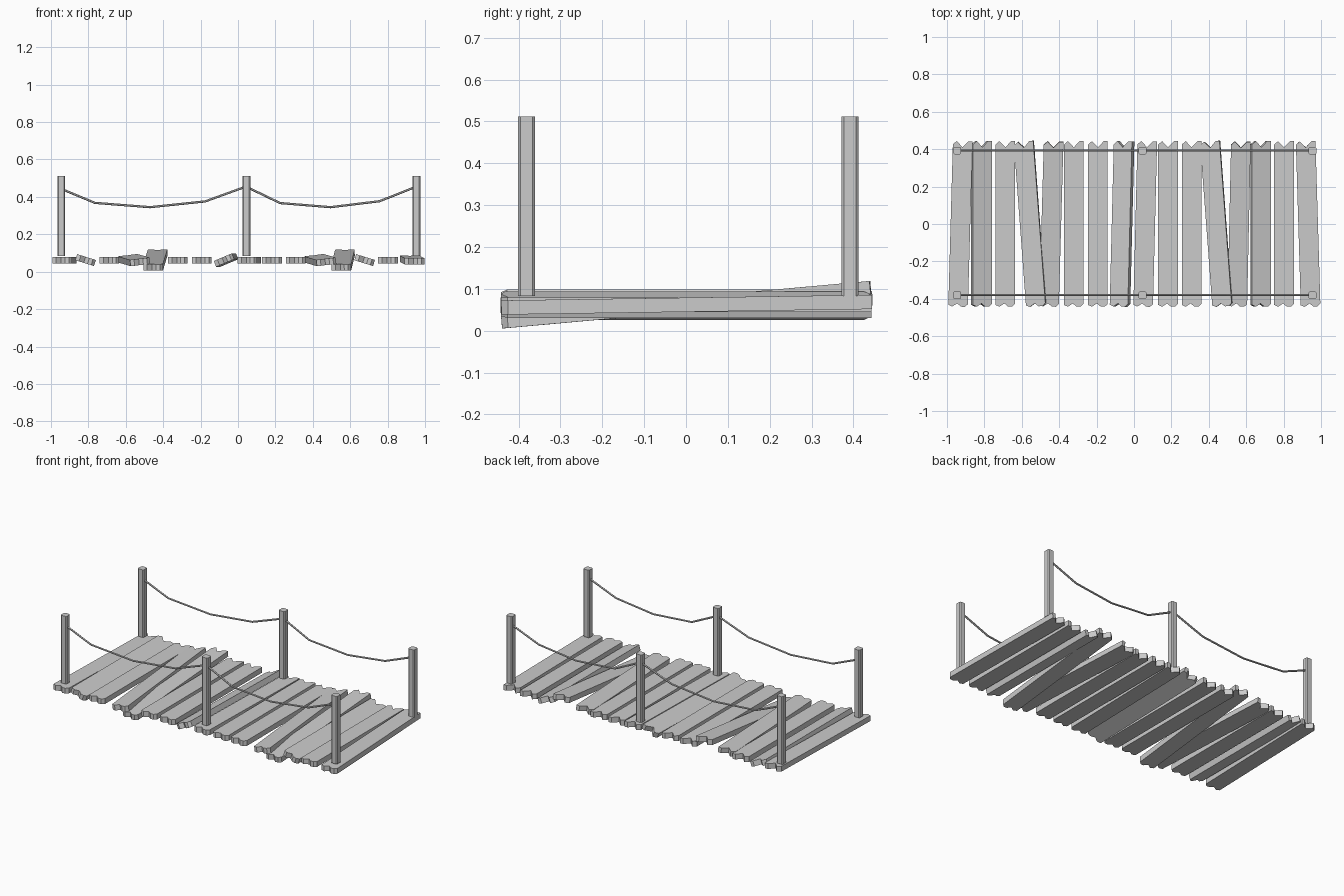
import bpy, bmesh, math
from mathutils import Vector

if "Cube" in bpy.data.objects:
    bpy.data.objects.remove(bpy.data.objects["Cube"])

W, T = 0.0525, 0.034  # plank half width and thickness


def add_object(name, bm):
    bmesh.ops.recalc_face_normals(bm, faces=bm.faces)
    me = bpy.data.meshes.new(name)
    bm.to_mesh(me)
    bm.free()
    ob = bpy.data.objects.new(name, me)
    bpy.context.collection.objects.link(ob)
    return ob


def prism(name, outline, z0, z1):
    bm = bmesh.new()
    face = bm.faces.new([bm.verts.new((x, y, z0)) for x, y in outline])
    ext = bmesh.ops.extrude_face_region(bm, geom=[face])
    moved = [v for v in ext["geom"] if isinstance(v, bmesh.types.BMVert)]
    bmesh.ops.translate(bm, verts=moved, vec=(0, 0, z1 - z0))
    return add_object(name, bm)


# Planks with splintered ends: x, pitch, roll, yaw
planks = [
    (-0.928, 0, 0, -0.028), (-0.815, 0, 0.3, 0), (-0.688, 0, 0, 0),
    (-0.556, 0.022, -0.12, 0.072), (-0.442, 0.09, 0, -0.028),
    (-0.322, 0, 0, 0), (-0.193, 0, 0, 0), (-0.064, 0, -0.4, -0.025),
    (0.06, 0, 0, -0.025), (0.182, 0, 0, 0), (0.308, 0, 0, 0),
    (0.44, 0.022, -0.12, 0.072), (0.562, 0.09, 0, -0.022),
    (0.677, 0, 0.3, 0), (0.802, 0, 0, 0), (0.931, 0.015, 0, 0.03),
]
back = [(1, .443), (.6, .443), (0, .41), (-.6, .443), (-1, .425)]
front = [(-1, -.433), (-.6, -.442), (-.1, -.425), (.3, -.442), (.7, -.442), (1, -.427)]
for i, (x, pitch, roll, yaw) in enumerate(planks):
    outline = [(u * W, y) for u, y in back + front]
    ob = prism(f"plank_{i + 1}", outline, -T / 2, T / 2)
    ob.location = (x, 0, 0.062)
    ob.rotation_euler = (pitch, roll, yaw)

# Chamfered posts
H, C = 0.0205, 0.0145
post = [(H, -C), (H, C), (C, H), (-C, H), (-H, C), (-H, -C), (-C, -H), (C, -H)]
rows = {"front": -0.381, "back": 0.392}
for row, y in rows.items():
    for i, x in enumerate((-0.945, 0.045, 0.954)):
        ob = prism(f"{row}_post_{i + 1}", post, 0.083, 0.512)
        ob.location = (x, y, 0)


# Sagging ropes as six-sided tubes
def rope(name, pts, y, r=0.006, n=6):
    bm = bmesh.new()
    rings = []
    for i, (x, z) in enumerate(pts):
        a, b = pts[max(i - 1, 0)], pts[min(i + 1, len(pts) - 1)]
        t = Vector((b[0] - a[0], 0, b[1] - a[1])).normalized()
        up = Vector((-t.z, 0, t.x))
        ring = []
        for k in range(n):
            ang = 2 * math.pi * k / n
            p = Vector((x, y, z)) + up * r * math.cos(ang) + Vector((0, 1, 0)) * r * math.sin(ang)
            ring.append(bm.verts.new(p))
        rings.append(ring)
    for a, b in zip(rings, rings[1:]):
        for k in range(n):
            bm.faces.new((a[k], a[(k + 1) % n], b[(k + 1) % n], b[k]))
    bm.faces.new(rings[0])
    bm.faces.new(rings[-1])
    add_object(name, bm)


left = [(-0.945, 0.443), (-0.765, 0.368), (-0.47, 0.345), (-0.175, 0.376), (0.045, 0.456)]
right = [(0.045, 0.454), (0.225, 0.367), (0.495, 0.345), (0.757, 0.377), (0.954, 0.455)]
for row, y in rows.items():
    rope(f"{row}_rope_left", left, y + 0.002)
    rope(f"{row}_rope_right", right, y + 0.002)
